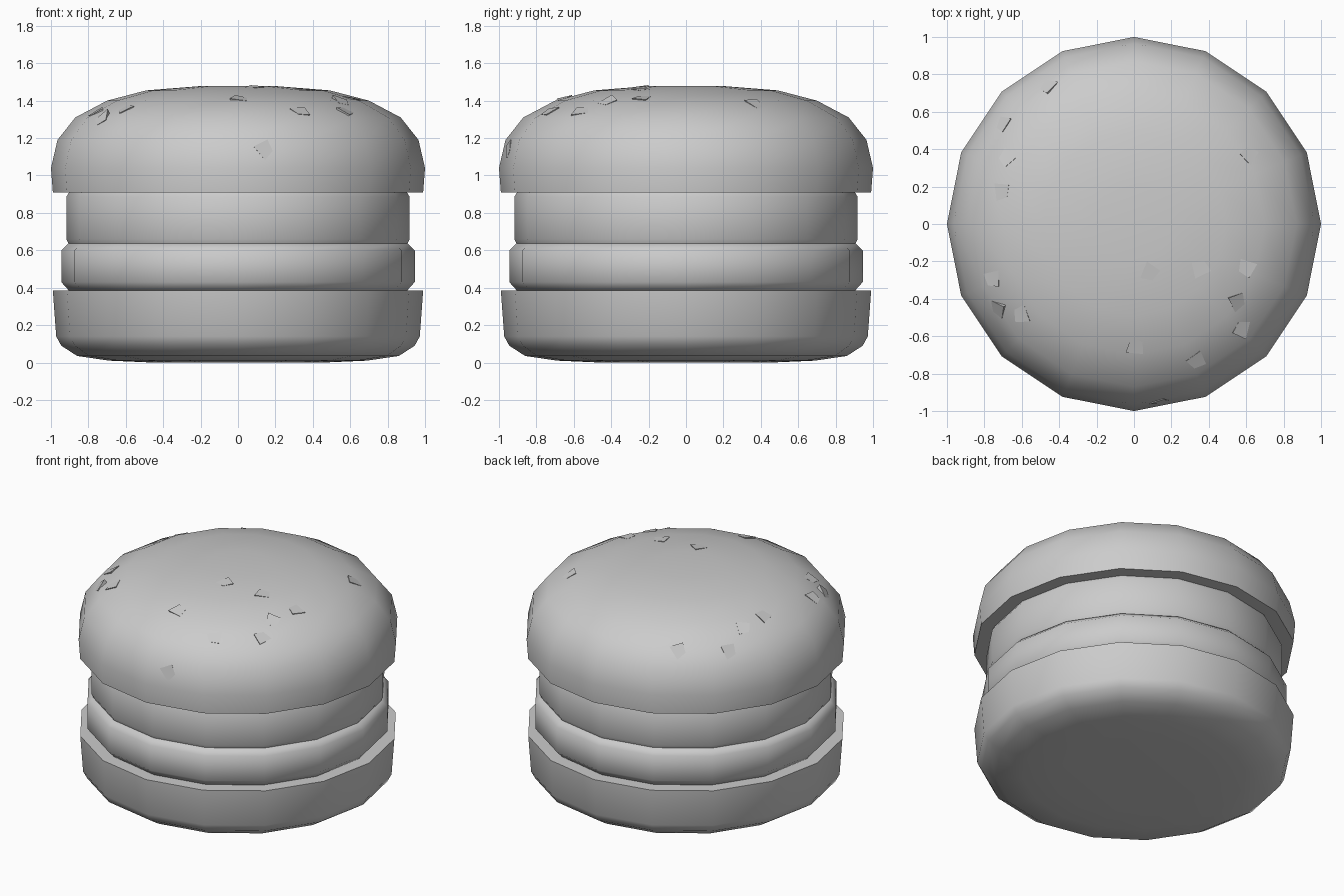
import bpy, math
from mathutils import Vector

if "Cube" in bpy.data.objects:
    bpy.data.objects.remove(bpy.data.objects["Cube"])

SIDES = 16
grey = bpy.data.materials.new("plain grey")
grey.use_nodes = True
COLOUR = (0.6, 0.6, 0.6, 1)
grey.diffuse_color = COLOUR
grey.node_tree.nodes["Principled BSDF"].inputs["Base Color"].default_value = COLOUR


def add_object(name, verts, faces):
    mesh = bpy.data.meshes.new(name)
    mesh.from_pydata(verts, [], faces)
    mesh.materials.append(grey)
    obj = bpy.data.objects.new(name, mesh)
    bpy.context.collection.objects.link(obj)
    return obj


def smooth(obj, degrees):
    bpy.ops.object.select_all(action="DESELECT")
    obj.select_set(True)
    bpy.context.view_layer.objects.active = obj
    bpy.ops.object.shade_smooth_by_angle(angle=math.radians(degrees))


def lathe(name, profile, angle=50):
    """Turn a bottom-to-top (radius, height) profile and cap both ends."""
    verts, faces = [], []
    for r, z in profile:
        for i in range(SIDES):
            a = math.tau * i / SIDES
            verts.append((r * math.cos(a), r * math.sin(a), z))
    for k in range(len(profile) - 1):
        for i in range(SIDES):
            j = (i + 1) % SIDES
            low, high = k * SIDES, (k + 1) * SIDES
            faces.append((low + i, low + j, high + j, high + i))
    faces.append(tuple(reversed(range(SIDES))))
    faces.append(tuple(range(len(verts) - SIDES, len(verts))))
    obj = add_object(name, verts, faces)
    smooth(obj, angle)
    return obj


# Buns and fillings
lathe("bottom_bun", [(0.46, 0), (0.69, 0.01), (0.86, 0.035), (0.945, 0.09),
                     (0.972, 0.14), (0.99, 0.385)])
lathe("lower_patty", [(0.9, 0.38), (0.945, 0.43), (0.945, 0.6), (0.905, 0.638)])
lathe("upper_patty", [(0.9, 0.625), (0.918, 0.66), (0.918, 0.885), (0.9, 0.915)])
crown = [(0.99, 0.91), (1.0, 1.04), (0.965, 1.19), (0.87, 1.31),
         (0.7, 1.4), (0.49, 1.455), (0.2, 1.478)]
top_bun = lathe("top_bun", crown)

# Seeds set almost flush in the top bun
spots = [(-0.46, 0.74), (-0.7, 0.54), (-0.68, 0.36), (-0.71, 0.17), (0.62, 0.37),
         (-0.76, -0.29), (-0.73, -0.45), (-0.6, -0.48), (0.08, -0.26), (0.36, -0.24),
         (0.6, -0.23), (0.55, -0.42), (0.58, -0.56), (0.33, -0.73), (0.01, -0.66),
         (0.14, -0.95)]
outline = [(-0.045, 0.03), (-0.03, -0.035), (0.035, -0.05), (0.05, 0.035)]
for n, (x, y) in enumerate(spots):
    hit, place, normal, _ = top_bun.ray_cast(Vector((x, y, 3)), Vector((0, 0, -1)))
    if not hit:
        continue
    side = normal.orthogonal().normalized()
    other = normal.cross(side)
    turn = n * 2.4
    c, s = math.cos(turn), math.sin(turn)
    verts = []
    for depth, scale in ((-0.025, 0.8), (0.003, 1)):
        for u, v in outline:
            p = place + (side * (c * u - s * v) + other * (s * u + c * v)) * scale
            verts.append(p + normal * (depth + 0.06 * u * (depth > 0)))
    faces = [(3, 2, 1, 0), (4, 5, 6, 7)]
    faces += [(i, (i + 1) % 4, (i + 1) % 4 + 4, i + 4) for i in range(4)]
    add_object(f"seed_{n + 1}", verts, faces)
